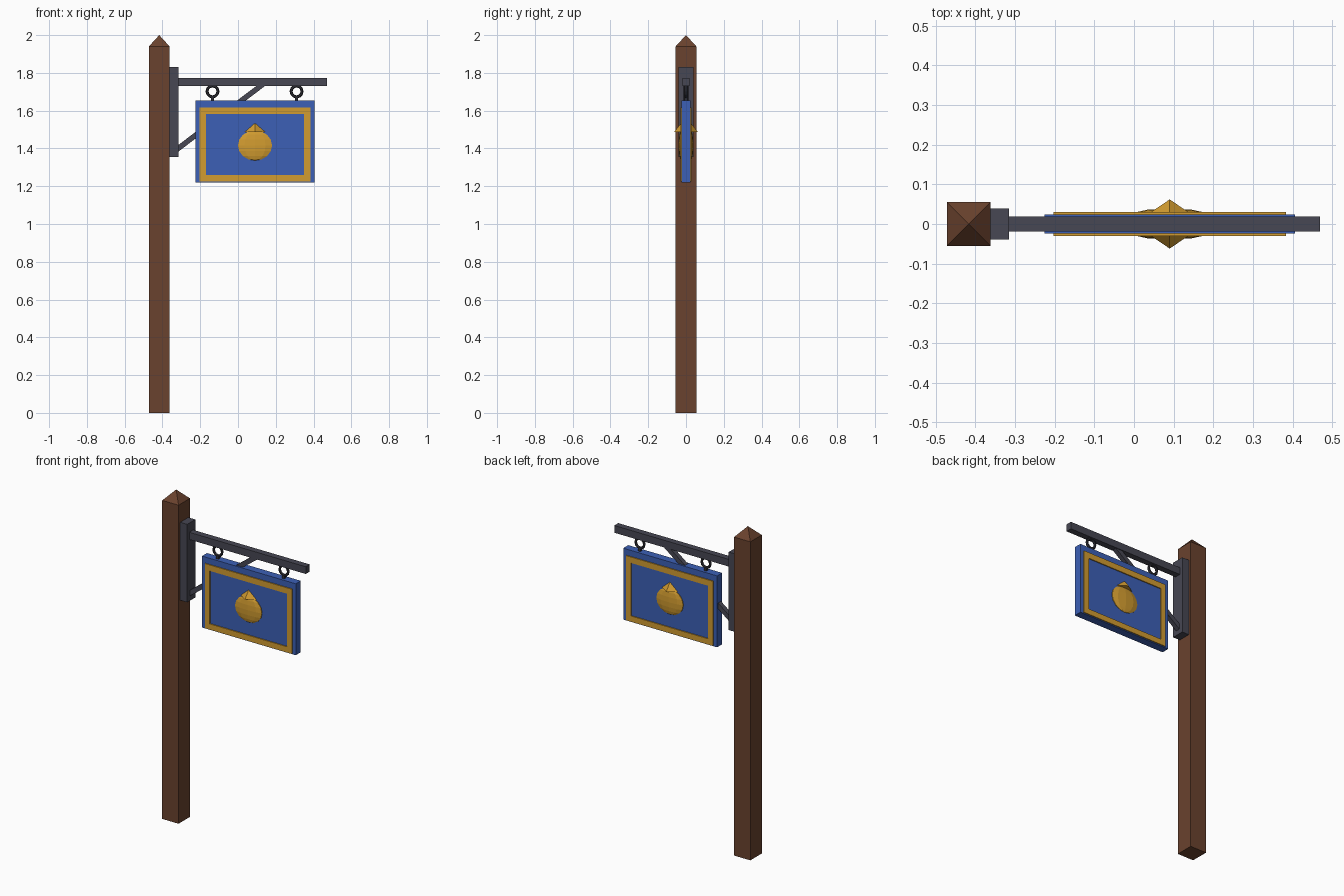
import bpy, bmesh, math
from mathutils import Matrix, Vector

if "Cube" in bpy.data.objects:
    bpy.data.objects.remove(bpy.data.objects["Cube"])


def material(name, rgb):
    m = bpy.data.materials.new(name)
    lin = [((c / 255 + 0.055) / 1.055) ** 2.4 for c in rgb]
    m.diffuse_color = (*lin, 1)
    m.use_nodes = True
    m.node_tree.nodes["Principled BSDF"].inputs["Base Color"].default_value = m.diffuse_color
    return m


WOOD = material("brown wood", (106, 66, 46))
IRON = material("grey iron", (71, 71, 83))
DARK = material("dark iron", (47, 47, 54))
BLUE = material("blue paint", (60, 96, 182))
GOLD = material("gold paint", (210, 156, 48))


def finish(name, bm, mat):
    bmesh.ops.recalc_face_normals(bm, faces=bm.faces)
    me = bpy.data.meshes.new(name)
    bm.to_mesh(me)
    bm.free()
    me.materials.append(mat)
    ob = bpy.data.objects.new(name, me)
    bpy.context.collection.objects.link(ob)
    return ob


def box(name, lo, hi, mat):
    lo, hi = Vector(lo), Vector(hi)
    bm = bmesh.new()
    bmesh.ops.create_cube(bm, size=1, matrix=Matrix.Translation((lo + hi) / 2)
                          @ Matrix.Diagonal((*(hi - lo), 1)))
    return finish(name, bm, mat)


# post with pyramid top
bm = bmesh.new()
bmesh.ops.create_cube(bm, size=1, matrix=Matrix.Translation((-0.417, 0, 0.97))
                      @ Matrix.Diagonal((0.11, 0.11, 1.94, 1)))
top = max(bm.faces, key=lambda f: f.calc_center_median().z)
tip = bmesh.ops.poke(bm, faces=[top])["verts"][0]
tip.co.z = 2.0
finish("post", bm, WOOD)

# iron bracket
box("wall_plate", (-0.362, -0.039, 1.355), (-0.315, 0.039, 1.83), IRON)
box("arm", (-0.316, -0.019, 1.73), (0.47, 0.019, 1.774), IRON)
a, b = Vector((-0.33, 0, 1.39)), Vector((0.135, 0, 1.742))
d = b - a
bm = bmesh.new()
bmesh.ops.create_cube(bm, size=1, matrix=Matrix.Translation((a + b) / 2)
                      @ Matrix.Rotation(-math.atan2(d.z, d.x), 4, 'Y')
                      @ Matrix.Diagonal((d.length, 0.028, 0.028, 1)))
finish("brace", bm, IRON)

# hanging rings with stems
for i, x in enumerate((-0.135, 0.31)):
    bpy.ops.mesh.primitive_torus_add(major_radius=0.029, minor_radius=0.008,
                                     major_segments=12, minor_segments=6,
                                     location=(x, 0, 1.702), rotation=(math.pi / 2, 0, 0))
    ring = bpy.context.object
    ring.name = f"ring_{i + 1}"
    ring.data.materials.append(DARK)
    box(f"ring_stem_{i + 1}", (x - 0.008, -0.008, 1.645), (x + 0.008, 0.008, 1.675), DARK)

# sign board
box("sign_board", (-0.226, -0.024, 1.22), (0.406, 0.024, 1.655), BLUE)

# border and emblem on both faces
for side, s in (("front", -1), ("back", 1)):
    y0, y1 = sorted((s * 0.02, s * 0.03))
    for part, x0, x1, z0, z1 in (("top", -0.203, 0.384, 1.582, 1.618),
                                 ("bottom", -0.203, 0.384, 1.225, 1.259),
                                 ("left", -0.203, -0.17, 1.259, 1.582),
                                 ("right", 0.35, 0.384, 1.259, 1.582)):
        box(f"border_{part}_{side}", (x0, y0, z0), (x1, y1, z1), GOLD)
    # flattened ball
    bm = bmesh.new()
    bmesh.ops.create_uvsphere(bm, u_segments=10, v_segments=8, radius=1,
                              matrix=Matrix.Translation((0.09, s * 0.024, 1.416))
                              @ Matrix.Diagonal((0.095, 0.015, 0.08, 1)))
    finish(f"emblem_ball_{side}", bm, GOLD)
    # small pointed cap on the ball
    bm = bmesh.new()
    bmesh.ops.create_cone(bm, cap_ends=True, segments=4, radius1=1, radius2=0, depth=1,
                          matrix=Matrix.Translation((0.09, s * 0.026, 1.511))
                          @ Matrix.Diagonal((0.053, 0.036, 0.046, 1)))
    finish(f"emblem_cap_{side}", bm, GOLD)
